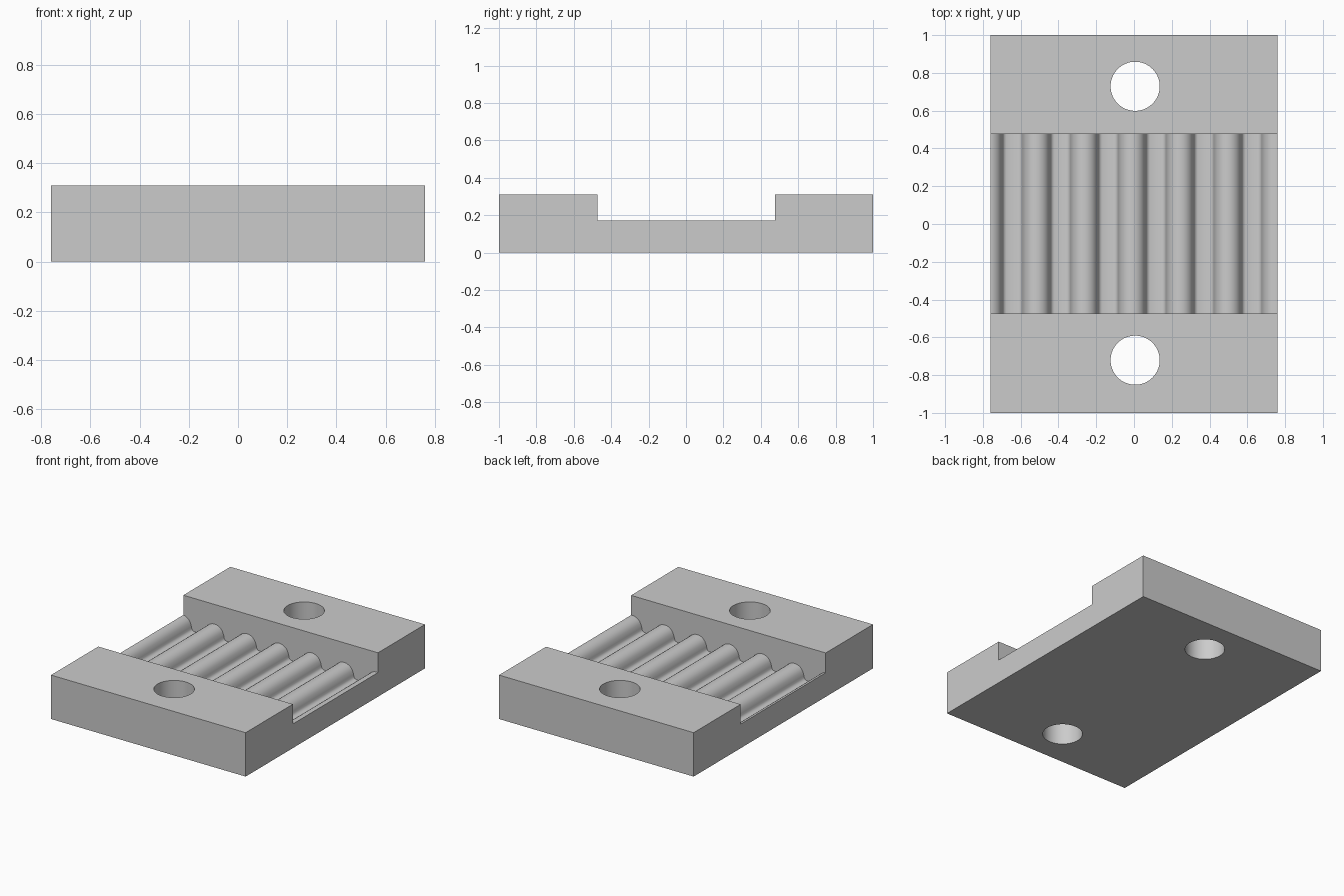
import bpy, bmesh
from mathutils import Matrix

old = bpy.data.objects.get("Cube")
if old:
    bpy.data.objects.remove(old, do_unlink=True)

HALF_W, HEIGHT = 0.76, 0.31
POCKET_FRONT, POCKET_BACK = -0.473, 0.476
FLOOR, PITCH, RIDGE_X = 0.075, 0.2533, -0.01

grey = bpy.data.materials.new("plain grey")
grey.use_nodes = True
grey.diffuse_color = (0.6, 0.6, 0.6, 1)
grey.node_tree.nodes["Principled BSDF"].inputs["Base Color"].default_value = (0.6, 0.6, 0.6, 1)


def make_object(name, bm):
    bmesh.ops.recalc_face_normals(bm, faces=bm.faces[:])
    mesh = bpy.data.meshes.new(name)
    bm.to_mesh(mesh)
    bm.free()
    mesh.materials.append(grey)
    obj = bpy.data.objects.new(name, mesh)
    bpy.context.collection.objects.link(obj)
    return obj


def box(name, size, centre):
    bm = bmesh.new()
    bmesh.ops.create_cube(bm, size=1, matrix=Matrix.Translation(centre) @ Matrix.Diagonal((*size, 1)))
    return make_object(name, bm)


def hole_cutter(name, x, y, radius):
    bm = bmesh.new()
    bmesh.ops.create_cone(bm, cap_ends=True, segments=64, radius1=radius, radius2=radius,
                          depth=1, matrix=Matrix.Translation((x, y, HEIGHT / 2)))
    return make_object(name, bm)


def pocket_cutter(name):
    # One half of a rounded belt tooth: distance from its middle, height
    half = [(0.0945, 0), (0.082, 0.005), (0.0757, 0.0165), (0.0732, 0.0302),
            (0.0692, 0.0434), (0.0638, 0.0561), (0.0571, 0.0683), (0.0453, 0.0806),
            (0.0314, 0.0895), (0.0161, 0.0949)]
    tooth = [(-x, z) for x, z in half] + [(0, 0.0965)] + half[::-1]
    outline = [(RIDGE_X + k * PITCH + x, FLOOR + z) for k in range(-4, 5) for x, z in tooth]
    outline += [(outline[-1][0], 1), (outline[0][0], 1)]
    bm = bmesh.new()
    face = bm.faces.new([bm.verts.new((x, POCKET_FRONT, z)) for x, z in outline])
    moved = bmesh.ops.extrude_face_region(bm, geom=[face])["geom"]
    bmesh.ops.translate(bm, vec=(0, POCKET_BACK - POCKET_FRONT, 0),
                        verts=[g for g in moved if isinstance(g, bmesh.types.BMVert)])
    if not face.is_valid or len(bm.faces) < len(outline) + 2:
        bm.faces.new([v for v in bm.verts if abs(v.co.y - POCKET_FRONT) < 1e-5])
    return make_object(name, bm)


# Clamp plate, with the ridged belt pocket and two screw holes cut out
plate = box("clamp_plate", (2 * HALF_W, 2, HEIGHT), (0, 0, HEIGHT / 2))
cutters = [pocket_cutter("belt_pocket_cutter"),
           hole_cutter("front_hole_cutter", 0.006, -0.721, 0.13),
           hole_cutter("back_hole_cutter", 0.006, 0.729, 0.13)]
bpy.ops.object.select_all(action="DESELECT")
bpy.context.view_layer.objects.active = plate
plate.select_set(True)
for cutter in cutters:
    mod = plate.modifiers.new(cutter.name, "BOOLEAN")
    mod.operation, mod.solver, mod.object = "DIFFERENCE", "EXACT", cutter
    bpy.ops.object.modifier_apply(modifier=mod.name)
    bpy.data.objects.remove(cutter, do_unlink=True)

# Smooth ridges and holes, sharp block edges
bpy.ops.object.shade_smooth_by_angle(angle=0.7)
